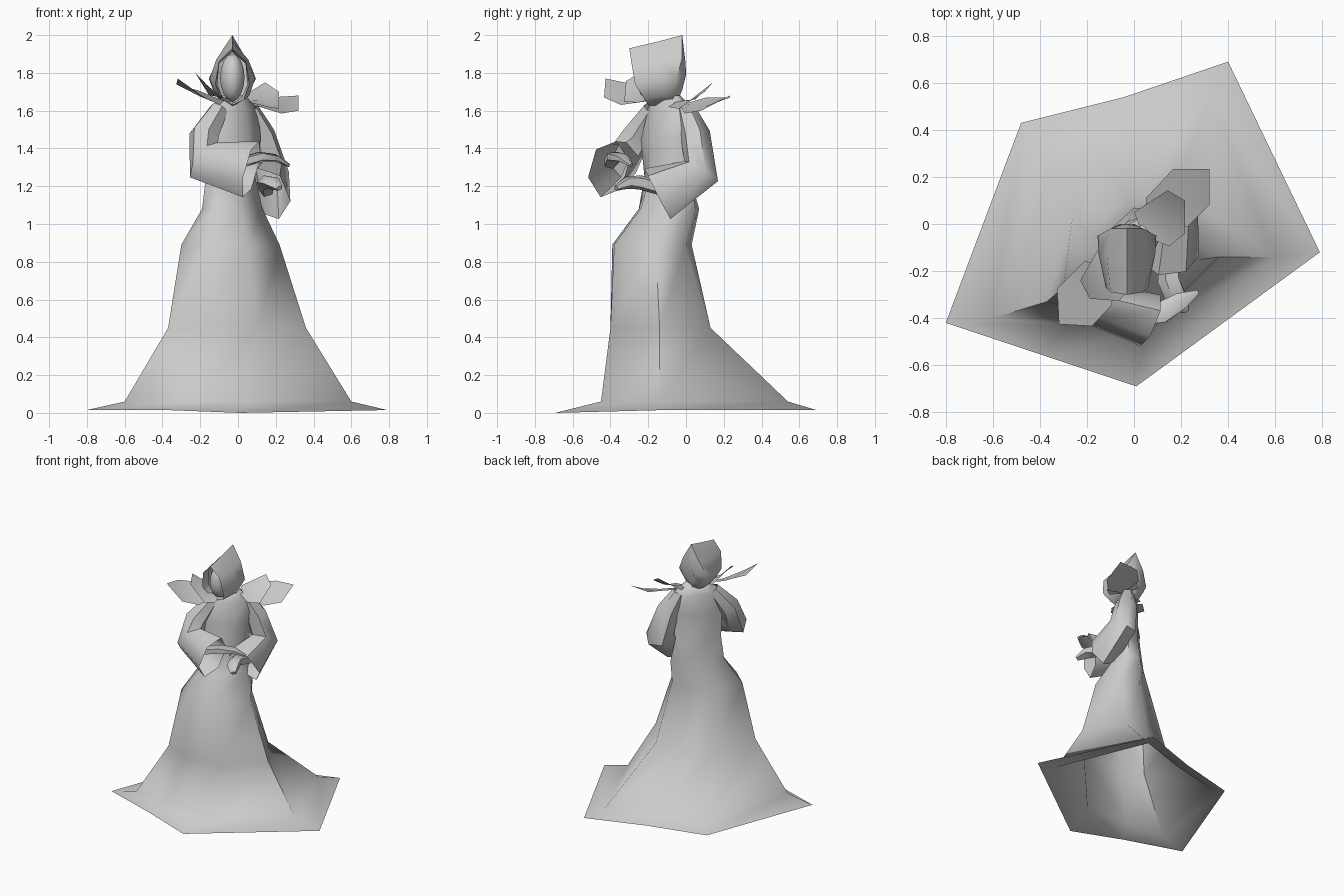
import bpy, bmesh, math
from mathutils import Vector

if "Cube" in bpy.data.objects:
    bpy.data.objects.remove(bpy.data.objects["Cube"])


def make(name, verts, faces, angle=55):
    me = bpy.data.meshes.new(name)
    me.from_pydata([tuple(v) for v in verts], [], faces)
    bm = bmesh.new()
    bm.from_mesh(me)
    bmesh.ops.recalc_face_normals(bm, faces=bm.faces[:])
    bm.to_mesh(me)
    bm.free()
    ob = bpy.data.objects.new(name, me)
    bpy.context.collection.objects.link(ob)
    bpy.ops.object.select_all(action='DESELECT')
    ob.select_set(True)
    bpy.context.view_layer.objects.active = ob
    bpy.ops.object.shade_smooth_by_angle(angle=math.radians(angle))
    return ob


def loft(name, rings, cap_end=False, angle=55):
    n = len(rings[0])
    verts = [v for r in rings for v in r]
    faces = [(k * n + i, k * n + (i + 1) % n, (k + 1) * n + (i + 1) % n, (k + 1) * n + i)
             for k in range(len(rings) - 1) for i in range(n)]
    if cap_end:
        faces.append(tuple(range(len(verts) - n, len(verts))))
    return make(name, verts, faces, angle)


def tube(name, path, hint, sides=6, cap_end=False):
    """Path rows: x, y, z, half width along the hint, half height across it."""
    pts = [Vector(p[:3]) for p in path]
    rings = []
    for i, p in enumerate(path):
        t = (pts[min(i + 1, len(pts) - 1)] - pts[max(i - 1, 0)]).normalized()
        side = Vector(hint)
        side = (side - t * side.dot(t)).normalized()
        up = side.cross(t)
        ring = []
        for k in range(sides):
            a = 2 * math.pi * (k + 0.5) / sides
            ring.append(pts[i] + side * math.cos(a) * p[3] + up * math.sin(a) * p[4])
        rings.append(ring)
    return loft(name, rings, cap_end)


# Robe: spreading skirt and twisted torso, seven points per level
levels = [
    (0.015, [(-.80, -.42), (-.38, -.56), (.01, -.69), (.79, -.12), (.40, .69), (-.04, .54), (-.48, .43)]),
    (0.06, [(-.60, -.40), (-.28, -.43), (.05, -.45), (.60, -.14), (.32, .54), (-.04, .42), (-.40, .34)]),
    (0.45, [(-.37, -.33), (-.22, -.40), (.10, -.40), (.36, -.14), (.17, .13), (-.04, .11), (-.26, .04)]),
    (0.89, [(-.30, -.27), (-.17, -.39), (.05, -.38), (.22, -.16), (.12, .0), (-.03, .03), (-.20, -.05)]),
    (1.08, [(-.19, -.20), (-.13, -.25), (.02, -.24), (.13, -.08), (.10, .05), (.0, .07), (-.13, -.05)]),
    (1.25, [(-.17, -.19), (-.10, -.22), (.02, -.19), (.09, -.07), (.07, .03), (-.02, .02), (-.12, -.07)]),
    (1.45, [(-.16, -.22), (-.06, -.24), (.06, -.17), (.12, -.04), (.09, .05), (-.03, .01), (-.13, -.11)]),
    (1.60, [(-.15, -.21), (-.06, -.20), (.04, -.13), (.11, .0), (.07, .05), (-.04, -.01), (-.13, -.12)]),
]
rings = [[(x, y, z) for x, y in pts] for z, pts in levels]
rings[0] = [(x, y, 0.0 if i == 2 else z) for i, (x, y, z) in enumerate(rings[0])]
neck = [(-.03 + (x + .03) * .5, -.11 + (y + .11) * .5, 1.68) for x, y, z in rings[-1]]
loft("robe", rings + [neck], True, 70)

# Bell sleeves and hands
tube("left_side_sleeve", [(-.10, -.18, 1.61, .05, .05), (-.18, -.26, 1.47, .08, .08),
                          (-.18, -.33, 1.34, .09, .12), (.07, -.41, 1.29, .11, .16)], (-.22, -.87, .31))
tube("right_side_sleeve", [(.06, .0, 1.61, .05, .05), (.12, .05, 1.47, .08, .08),
                           (.17, .08, 1.28, .10, .11), (.16, -.15, 1.16, .11, .16)], (-.86, .2, -.26))
tube("left_side_hand", [(.0, -.40, 1.32, .04, .03), (.12, -.38, 1.355, .05, .03),
                        (.20, -.33, 1.35, .04, .02), (.27, -.29, 1.31, .01, .01)], (0, -1, 0), 5, True)
tube("right_side_hand", [(.15, -.10, 1.18, .04, .04), (.15, -.24, 1.22, .05, .04),
                         (.18, -.31, 1.22, .05, .035), (.22, -.37, 1.19, .02, .015)], (1, 0, 0), 5, True)

# Hood: half outlines from the ridge downwards, mirrored about its own centre
CX = -.03


def closed(half):
    right = [(CX + x, y, z) for x, y, z in half]
    left = [(CX - x, y, z) for x, y, z in reversed(half[1:-1])]
    return right + left


inner = [(0, -.24, 1.91), (.07, -.22, 1.85), (.08, -.21, 1.74), (.05, -.18, 1.67), (0, -.17, 1.64)]
rim = [(0, -.30, 1.93), (.07, -.29, 1.86), (.09, -.27, 1.74), (.06, -.22, 1.66), (0, -.20, 1.63)]
mid = [(0, -.14, 1.968), (.085, -.14, 1.87), (.12, -.13, 1.77), (.09, -.13, 1.68), (0, -.13, 1.62)]
back = [(0, -.02, 2.0), (.07, -.02, 1.88), (.125, -.05, 1.77), (.07, -.07, 1.66), (0, -.06, 1.63)]
nape = [(0, -.01, 1.90), (.02, -.002, 1.85), (.03, .0, 1.79), (.02, -.02, 1.71), (0, -.04, 1.66)]
loft("hood", [closed(h) for h in (inner, rim, mid, back, nape)], True, 60)

# Face inside the hood
bpy.ops.mesh.primitive_uv_sphere_add(segments=10, ring_count=8, radius=1, location=(CX, -.18, 1.775))
face = bpy.context.object
face.name = "face"
face.scale = (.068, .085, .125)
bpy.ops.object.shade_smooth()

# Shoulder petals: modelled on one side, reflected across the tilted torso plane
centre = Vector((0, -.096, 1.725))
normal = Vector((.64, .66, -.09)).normalized()
petals = {
    "inner_petal": [(.0, .05, 1.66), (.143, .143, 1.75), (.216, .10, 1.70), (.216, -.04, 1.61),
                    (.15, -.095, 1.62), (.04, -.05, 1.65), (.12, .02, 1.655)],
    "outer_petal": [(.05, .11, 1.67), (.166, .233, 1.67), (.32, .233, 1.68), (.32, .08, 1.60),
                    (.23, -.01, 1.585), (.08, -.03, 1.63), (.19, .10, 1.62)],
}
for name, pts in petals.items():
    fan = [(i, (i + 1) % 6, 6) for i in range(6)]
    pts = [Vector(p) for p in pts]
    make("right_side_" + name, pts, fan)
    make("left_side_" + name, [p - 2 * (p - centre).dot(normal) * normal for p in pts], fan)
